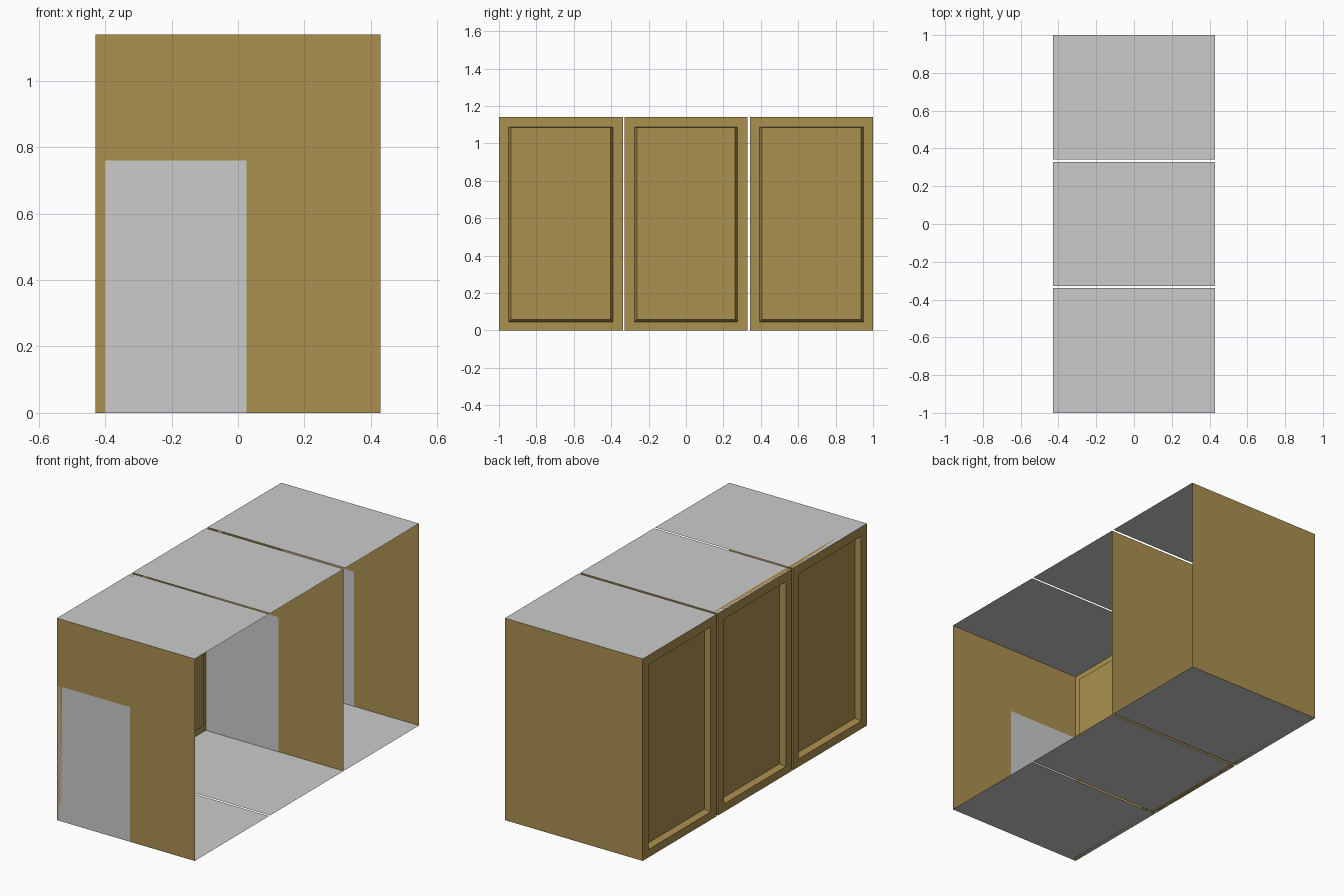
import bpy

if "Cube" in bpy.data.objects:
    bpy.data.objects.remove(bpy.data.objects["Cube"])

X0, X1, H = -0.43, 0.43, 1.14

gold = bpy.data.materials.new("gold_wood")
gold.diffuse_color = (0.41, 0.28, 0.08, 1)
gold.use_nodes = True
gold.node_tree.nodes["Principled BSDF"].inputs["Base Color"].default_value = gold.diffuse_color


def mesh_object(name, verts, faces, mat=None):
    me = bpy.data.meshes.new(name)
    me.from_pydata(verts, [], faces)
    me.update()
    ob = bpy.data.objects.new(name, me)
    bpy.context.collection.objects.link(ob)
    if mat:
        me.materials.append(mat)
    return ob


def horizontal_sheet(name, y0, y1, z, up):
    verts = [(X0, y0, z), (X1, y0, z), (X1, y1, z), (X0, y1, z)]
    return mesh_object(name, verts, [(0, 1, 2, 3) if up else (3, 2, 1, 0)])


def side_sheet(name, y, x1, z1, mat=None, outward_front=True):
    verts = [(X0, y, 0), (x1, y, 0), (x1, y, z1), (X0, y, z1)]
    face = (0, 1, 2, 3) if outward_front else (3, 2, 1, 0)
    return mesh_object(name, verts, [face], mat)


def door(name, y0, y1):
    # Nested rectangles: edge return, frame outside, frame opening, sunk panel
    loops = [(X0 + 0.03, 0, 0, 0), (X0, 0, 0, 0),
             (X0, 0.052, 0.045, 0.052), (X0 + 0.03, 0.065, 0.058, 0.056)]
    verts, faces = [], []
    for x, side, low, high in loops:
        a, b, c, d = y0 + side, y1 - side, low, H - high
        verts += [(x, b, c), (x, a, c), (x, a, d), (x, b, d)]
    for r in range(len(loops) - 1):
        for i in range(4):
            j = (i + 1) % 4
            faces.append((4 * r + i, 4 * r + j, 4 * r + 4 + j, 4 * r + 4 + i))
    last = 4 * (len(loops) - 1)
    faces.append((last, last + 1, last + 2, last + 3))
    return mesh_object(name, verts, faces, gold)


# Three cabinets, open on the +x side: top, floor and panelled door
cabinets = {"front": (-1.0, -0.338), "middle": (-0.328, 0.328), "back": (0.342, 1.0)}
for label, (y0, y1) in cabinets.items():
    horizontal_sheet(label + "_cabinet_top", y0, y1, H, True)
    horizontal_sheet(label + "_cabinet_floor", y0, y1, 0, False)
    door(label + "_door", y0, y1)

# Gold side walls with a lower grey panel on their front side
for label, y, front in (("front", -0.999, True), ("middle", 0.328, False), ("back", 1.0, False)):
    side_sheet(label + "_wall", y, X1, H, gold, front)
    side_sheet(label + "_grey_panel", y - 0.001, 0.025, 0.76)

# The front wall also shows its grey panel on the inside
side_sheet("front_inner_grey_panel", -0.998, 0.025, 0.76, None, False)
